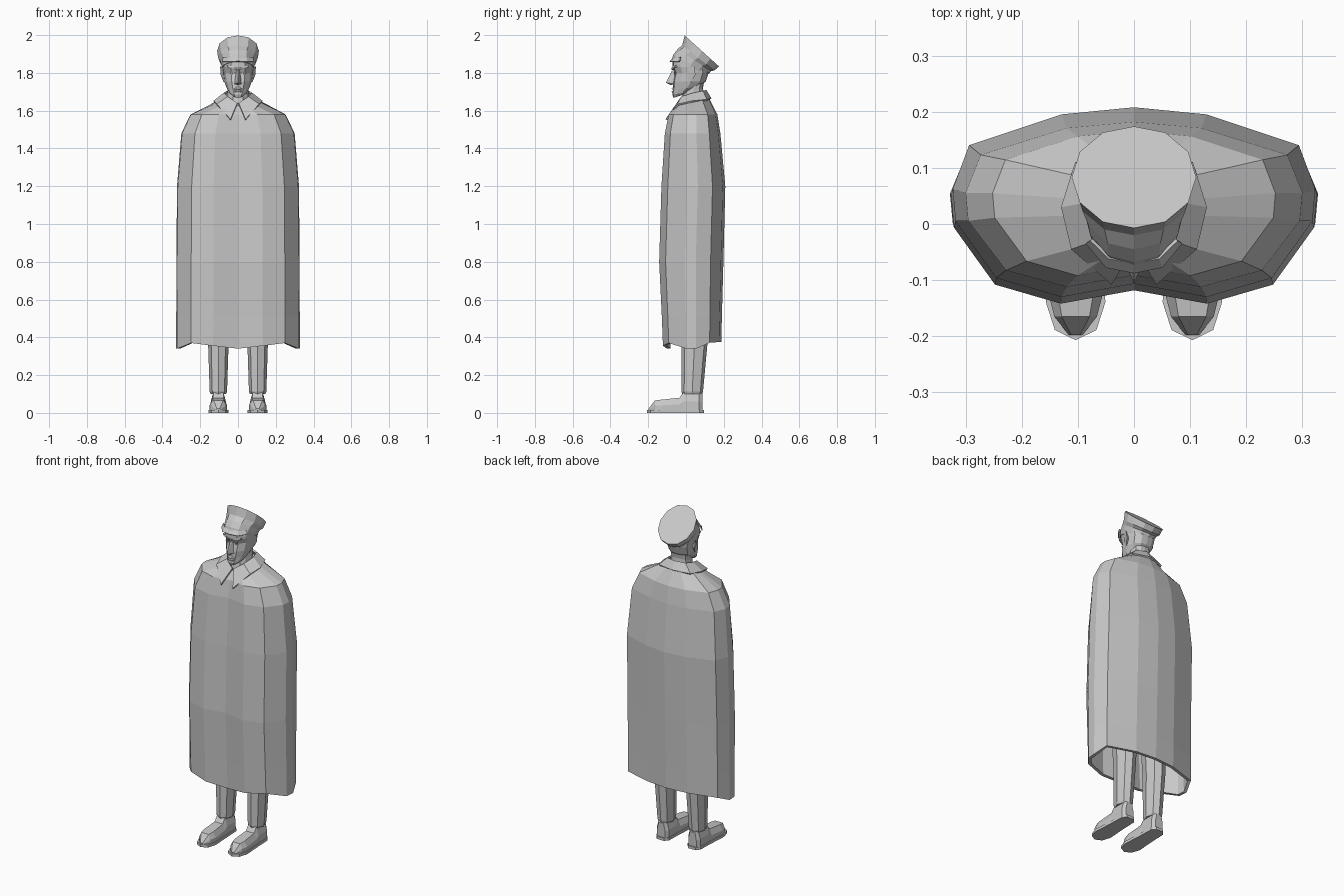
import bpy, bmesh
from mathutils import Vector

if "Cube" in bpy.data.objects:
    bpy.data.objects.remove(bpy.data.objects["Cube"])

grey = bpy.data.materials.new("plain_grey")
grey.diffuse_color = (0.58, 0.58, 0.58, 1)
grey.use_nodes = True
grey.node_tree.nodes["Principled BSDF"].inputs["Base Color"].default_value = grey.diffuse_color


def finish(name, bm, thickness=0):
    bmesh.ops.recalc_face_normals(bm, faces=bm.faces)
    me = bpy.data.meshes.new(name)
    bm.to_mesh(me)
    bm.free()
    me.materials.append(grey)
    ob = bpy.data.objects.new(name, me)
    bpy.context.collection.objects.link(ob)
    if thickness:
        mod = ob.modifiers.new("thickness", "SOLIDIFY")
        mod.thickness = thickness
        mod.offset = -1
    return ob


def loft(name, rings, closed=True, caps=True, thickness=0):
    """Skin a list of equally long point rings."""
    bm = bmesh.new()
    rows = [[bm.verts.new(p) for p in r] for r in rings]
    n = len(rows[0])
    for a, b in zip(rows, rows[1:]):
        for i in range(n if closed else n - 1):
            j = (i + 1) % n
            bm.faces.new((a[i], a[j], b[j], b[i]))
    if caps:
        bm.faces.new(rows[0])
        bm.faces.new(rows[-1])
    return finish(name, bm, thickness)


def ring(half, hw, yf, yb, zf, zb=None, dz=None, cx=0):
    """Mirror a normalised half outline (front to back) into a tilted ring."""
    zb = zf if zb is None else zb
    pts = []
    for i, (u, v) in enumerate(half):
        t = (v + 1) / 2
        z = zf + t * (zb - zf) + (dz[i] if dz else 0)
        pts.append(Vector((u * hw, yf + t * (yb - yf), z)))
    pts += [Vector((-p.x, p.y, p.z)) for p in pts[-2:0:-1]]
    return [p + Vector((cx, 0, 0)) for p in pts]


def solid(name, points):
    """Convex solid around a few points."""
    bm = bmesh.new()
    for p in points:
        bm.verts.new(p)
    bmesh.ops.convex_hull(bm, input=bm.verts)
    return finish(name, bm)


# Cape with a wavy hem
cape_half = [(0, -.86), (.4, -1), (.76, -.8), (.985, -.2),
             (1, .14), (.91, .6), (.4, .925), (0, 1)]
hem = [-.01, .005, .02, -.01, -.01, .022, .025, .025]
cape_rows = [(.328, -.122, .187, .35), (.327, -.128, .19, .51),
             (.326, -.142, .198, .8), (.323, -.13, .208, 1.2),
             (.30, -.112, .182, 1.48), (.252, -.092, .166, 1.58)]
cape = [ring(cape_half, *r, dz=hem if i == 0 else None)
        for i, r in enumerate(cape_rows)]
cape.append(ring(cape_half, .11, -.055, .12, 1.625, 1.67))
loft("cape", cape, caps=False, thickness=.018)

# Folded collar, two halves meeting at the front
inner = [(.004, -.05, 1.64), (.055, -.025, 1.675), (.075, .04, 1.695),
         (.06, .09, 1.705), (0, .108, 1.71)]
outer = [(.04, -.108, 1.555), (.112, -.045, 1.635), (.13, .03, 1.652),
         (.105, .11, 1.66), (0, .135, 1.665)]


def across(pts):
    return pts + [(-x, y, z) for x, y, z in pts[-2::-1]]


loft("collar", [across(outer), across(inner)], closed=False, caps=False, thickness=.01)

# Neck
head_half = [(0, -1), (.45, -.93), (.82, -.55), (1, .1), (.85, .65), (.45, .95), (0, 1)]
loft("neck", [ring(head_half, .065, -.04, .1, 1.58, 1.63),
              ring(head_half, .056, -.02, .09, 1.68, 1.72),
              ring(head_half, .056, -.01, .095, 1.75)])

# Head, from chin to under the cap
head_rows = [(.028, -.066, .0, 1.668, 1.69), (.045, -.072, .025, 1.685, 1.7),
             (.06, -.068, .07, 1.715, 1.725), (.074, -.068, .105, 1.755),
             (.08, -.058, .12, 1.80), (.085, -.072, .122, 1.83), (.085, -.072, .115, 1.87)]
loft("head", [ring(head_half, *r) for r in head_rows])

# Face details
solid("nose", [(-.008, -.062, 1.815), (.008, -.062, 1.815), (-.02, -.06, 1.742),
               (.02, -.06, 1.742), (0, -.106, 1.748), (0, -.08, 1.735), (0, -.076, 1.81)])
solid("lower_lip", [(s * x, y, z) for s in (-1, 1) for x, y, z in
                    [(.026, -.062, 1.708), (.012, -.076, 1.702), (.012, -.074, 1.694)]])
solid("upper_lip", [(s * x, y, z) for s in (-1, 1) for x, y, z in
                    [(.027, -.06, 1.711), (.01, -.078, 1.714), (.01, -.07, 1.724)]])
for s, side in ((-1, "left"), (1, "right")):
    solid(side + "_eyebrow", [(s * x, y, z) for x, y, z in
          [(.008, -.076, 1.816), (.01, -.078, 1.828), (.058, -.06, 1.832),
           (.06, -.056, 1.842), (.01, -.06, 1.816), (.058, -.045, 1.832)]])
    solid(side + "_eye", [(s * x, y, z) for x, y, z in
          [(.017, -.06, 1.796), (.03, -.063, 1.804), (.045, -.054, 1.798),
           (.03, -.061, 1.791), (.03, -.045, 1.797)]])
    solid(side + "_ear", [(s * x, y, z) for x, y, z in
          [(.072, .01, 1.76), (.08, .005, 1.825), (.095, .045, 1.835),
           (.092, .05, 1.79), (.076, .025, 1.75), (.07, .045, 1.79)]])

# Tilted peaked cap: band, bulging sides and flat crown
cap_half = [(0, -1), (.5, -.88), (.87, -.5), (1, 0), (.87, .5), (.5, .88), (0, 1)]
loft("cap", [ring(cap_half, .086, -.078, .12, 1.86, 1.795),
             ring(cap_half, .09, -.068, .126, 1.895, 1.80),
             ring(cap_half, .094, -.045, .132, 1.925, 1.81),
             ring(cap_half, .105, -.02, .15, 1.947, 1.812),
             ring(cap_half, .111, -.007, .174, 1.998, 1.835)])
# Short visor hugging the forehead
visor_top = [(0, -.07, 1.88), (.045, -.062, 1.882), (.078, -.03, 1.885)]
visor_low = [(0, -.088, 1.862), (.05, -.078, 1.86), (.086, -.035, 1.862)]
loft("visor", [[(-x, y, z) for x, y, z in r[:0:-1]] + r for r in (visor_top, visor_low)],
     closed=False, caps=False, thickness=.006)

# Legs and shoes
leg_half = [(0, -1), (.7, -.75), (1, 0), (.7, .75), (0, 1)]
sole_half = [(0, -1), (.7, -.88), (1, -.55), (.85, .3), (.8, .85), (.45, 1), (0, 1)]
shoe_rows = [(-.198, .012, .022), (-.165, .038, .066), (-.13, .047, .07),
             (-.035, .042, .08), (-.012, .04, .11), (.07, .04, .112), (.088, .026, .1)]
for s, side in ((-1, "left"), (1, "right")):
    cx = s * .104
    loft(side + "_trouser_leg", [ring(leg_half, hw, yf, yb, z, cx=cx) for hw, yf, yb, z in
         [(.041, -.02, .086, .1), (.046, -.024, .09, .112), (.054, -.024, .113, .36),
          (.075, -.05, .13, .9)]])
    loft(side + "_shoe", [[(cx + u * hw, y, z) for u, z in
         [(-1, .01), (-1, .01 + .5 * (h - .01)), (-.65, h), (.65, h),
          (1, .01 + .5 * (h - .01)), (1, .01)]] for y, hw, h in shoe_rows])
    loft(side + "_sole", [ring(sole_half, .053, -.207, .094, z, cx=cx) for z in (0, .016)])
